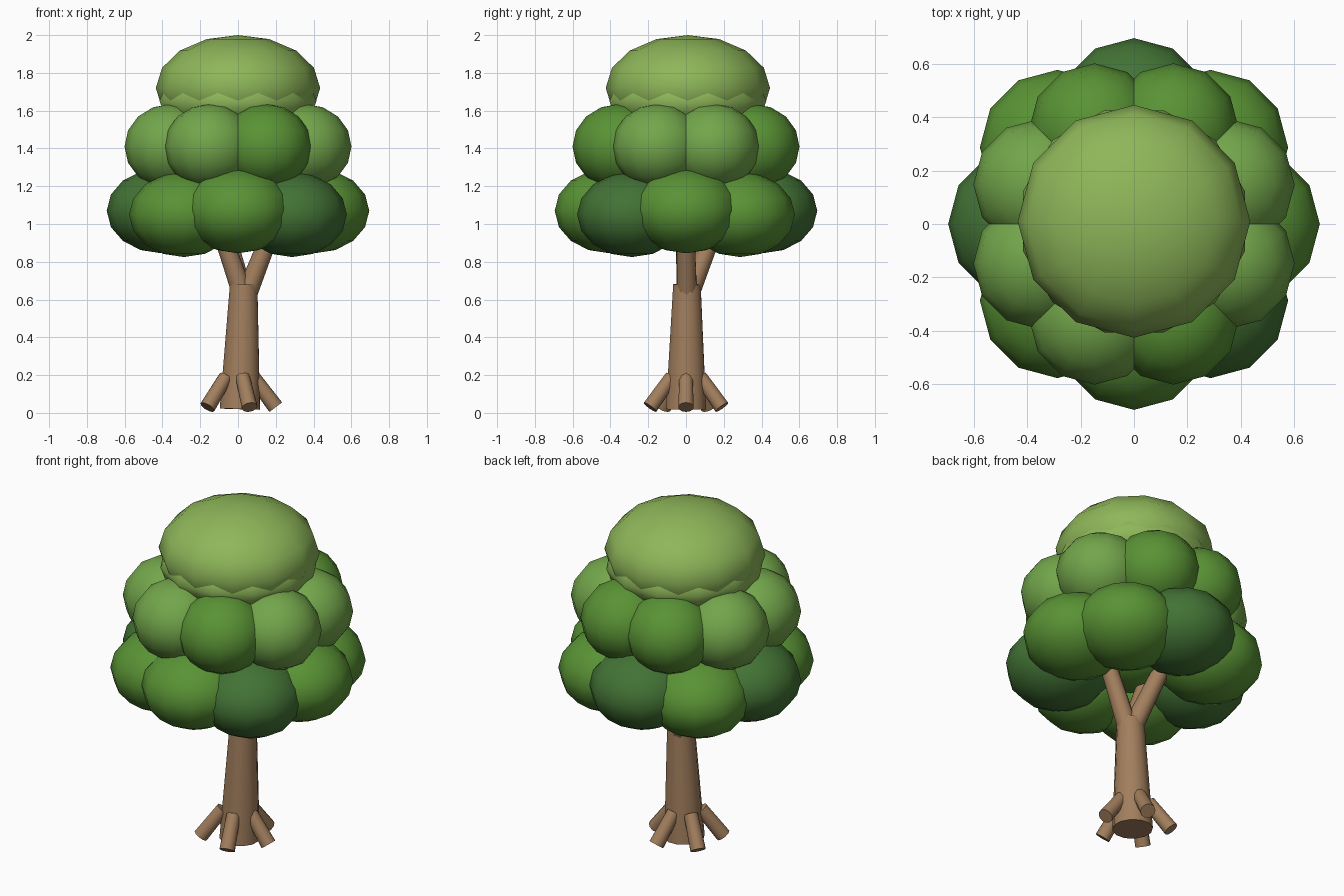
import bpy, math
from mathutils import Vector

if "Cube" in bpy.data.objects:
    bpy.data.objects.remove(bpy.data.objects["Cube"])


def material(name, r, g, b):
    m = bpy.data.materials.new(name)
    m.diffuse_color = (r, g, b, 1)
    m.use_nodes = True
    m.node_tree.nodes["Principled BSDF"].inputs["Base Color"].default_value = m.diffuse_color
    return m


BARK = material("bark", 0.36, 0.21, 0.11)
DARK = material("leaf_dark", 0.055, 0.17, 0.035)
MID = material("leaf_mid", 0.10, 0.29, 0.035)
LIGHT = material("leaf_light", 0.17, 0.38, 0.07)
TOP = material("leaf_top", 0.27, 0.47, 0.10)


def finish(name, mat, angle):
    ob = bpy.context.object
    ob.name = name
    ob.data.materials.append(mat)
    bpy.ops.object.shade_smooth_by_angle(angle=math.radians(angle))
    return ob


def blob(name, loc, r, h, mat, turn=0):
    """Squashed low-poly leaf clump."""
    bpy.ops.mesh.primitive_uv_sphere_add(segments=12, ring_count=8, radius=1,
                                         location=loc, rotation=(0, 0, math.radians(turn)))
    bpy.context.object.scale = (r, r, h)
    return finish(name, mat, 60)


def limb(name, a, b, r1, r2, sides=10):
    """Tapered wooden limb from a to b."""
    a, b = Vector(a), Vector(b)
    d = b - a
    bpy.ops.mesh.primitive_cone_add(vertices=sides, radius1=r1, radius2=r2,
                                    depth=d.length, location=(a + b) / 2)
    bpy.context.object.rotation_euler = d.to_track_quat('Z', 'Y').to_euler()
    return finish(name, BARK, 45)


# Trunk and branches
limb("trunk", (0.01, 0, 0.02), (0.03, 0.005, 0.68), 0.11, 0.075, 12)
for i, tip in enumerate([(0.20, 0.0, 1.02), (-0.08, 0.17, 1.02), (-0.11, -0.01, 1.02)]):
    limb(f"branch_{i + 1}", (0.035, 0.005, 0.60), tip, 0.056, 0.045)

# Roots splayed around the trunk base
for i in range(5):
    c, s = math.cos(i * math.tau / 5), math.sin(i * math.tau / 5)
    limb(f"root_{i + 1}", (0.08 * c, 0.08 * s, 0.19), (0.2 * c, 0.2 * s, 0.03), 0.038, 0.042)

# Lower ring of leaf clumps, counter-clockwise from the right side
lower = [MID, MID, DARK, MID, DARK, MID, MID, DARK]
for i, mat in enumerate(lower):
    t = math.radians(45 * i)
    blob(f"lower_leaves_{i + 1}", (0.405 * math.cos(t), 0.405 * math.sin(t), 1.05 + 0.02 * (i % 2 == 0)),
         0.29, 0.225, mat)

# Middle ring, offset by half a step
middle = [LIGHT, MID, MID, LIGHT, LIGHT, LIGHT, MID, LIGHT]
for i, mat in enumerate(middle):
    t = math.radians(22.5 + 45 * i)
    blob(f"middle_leaves_{i + 1}", (0.385 * math.cos(t), 0.385 * math.sin(t), 1.41),
         0.245, 0.225, mat)

# Core filling, crown collar and crown
blob("core_leaves", (0, 0, 1.3), 0.36, 0.38, MID)
blob("crown_collar", (0, 0.01, 1.65), 0.43, 0.21, TOP, 15)
blob("crown", (0, 0.01, 1.72), 0.435, 0.28, TOP)
